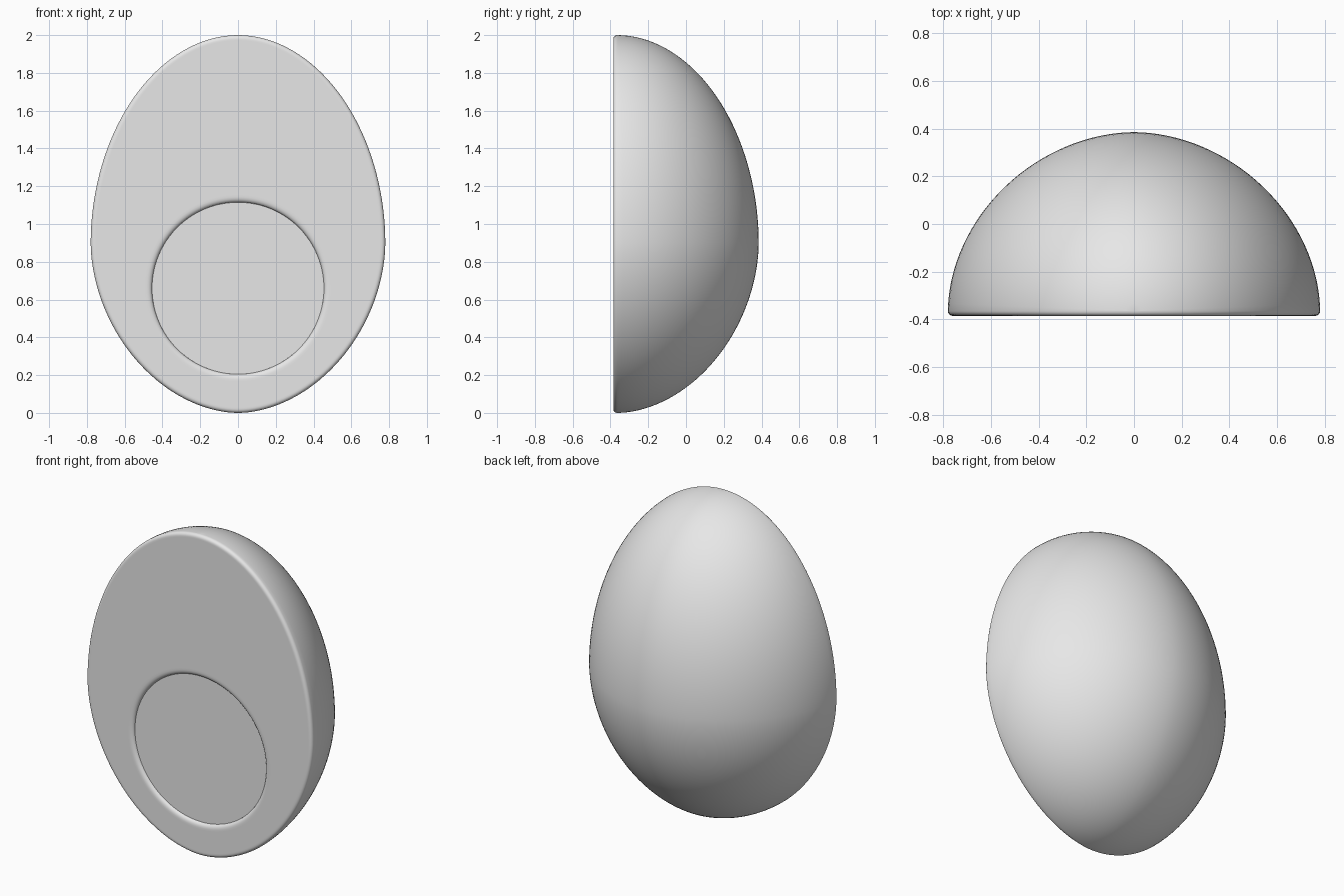
import bpy, bmesh, math

if "Cube" in bpy.data.objects:
    bpy.data.objects.remove(bpy.data.objects["Cube"])

FRONT, RIM = -0.385, 0.02          # cut face and its rounded rim
WIDE_Z, RADIUS, DEPTH = 0.9, 0.78, 0.75
YOLK_Z, YOLK_R = 0.66, 0.455
ROWS, COLS = 72, 64

grey = bpy.data.materials.new("plain grey")
grey.use_nodes = True
grey.diffuse_color = (0.8, 0.8, 0.8, 1)
grey.node_tree.nodes["Principled BSDF"].inputs["Base Color"].default_value = (0.8, 0.8, 0.8, 1)


def finish(bm, name):
    bmesh.ops.recalc_face_normals(bm, faces=bm.faces[:])
    mesh = bpy.data.meshes.new(name)
    bm.to_mesh(mesh)
    bm.free()
    mesh.materials.append(grey)
    obj = bpy.data.objects.new(name, mesh)
    bpy.context.collection.objects.link(obj)
    bpy.ops.object.select_all(action='DESELECT')
    obj.select_set(True)
    bpy.context.view_layer.objects.active = obj
    bpy.ops.object.shade_smooth_by_angle(angle=math.radians(40))
    return obj


def power(value, exponent):
    return math.copysign(abs(value) ** exponent, value)


def egg_row(i):
    """Radius and height of one row, from the top down."""
    a = math.pi * (0.5 - i / ROWS)
    n, tall = (1.97, 2 - WIDE_Z) if a > 0 else (1.87, WIDE_Z)
    return RADIUS * abs(math.cos(a)) ** (2 / n), WIDE_Z + tall * power(math.sin(a), 2 / n)


# Rounded back of the egg: half turn of the egg profile
bm = bmesh.new()
grid = []
for i in range(ROWS + 1):
    r, z = egg_row(i)
    if i in (0, ROWS):
        grid.append([bm.verts.new((0, FRONT + RIM, z))] * (COLS + 1))
        continue
    row = []
    for j in range(COLS + 1):
        a = math.pi * j / COLS
        x = r * power(math.cos(a), 2 / 1.9)
        y = FRONT + RIM + DEPTH * r / RADIUS * abs(math.sin(a)) ** (2 / 1.9)
        row.append(bm.verts.new((x, y, z)))
    grid.append(row)
for upper, lower in zip(grid, grid[1:]):
    for j in range(COLS):
        corners = list(dict.fromkeys((upper[j], upper[j + 1], lower[j + 1], lower[j])))
        bm.faces.new(corners)

# Cut face: rings running from the rim to the yolk hollow
outline = [row[0] for row in grid] + [row[-1] for row in grid[-2:0:-1]]
count = len(outline)
flat = [(v.co.x, v.co.z) for v in outline]


def rim_ring(inset, y):
    ring = []
    for k, (x, z) in enumerate(flat):
        px, pz = flat[k - 1]
        qx, qz = flat[(k + 1) % count]
        dx, dz = qx - px, qz - pz
        length = math.hypot(dx, dz)
        ring.append(bm.verts.new((x + inset * dz / length, y, z - inset * dx / length)))
    return ring


def yolk_ring(radius, y):
    ring = []
    for x, z in flat:
        a = math.atan2(z - YOLK_Z, x)
        ring.append(bm.verts.new((radius * math.cos(a), y, YOLK_Z + radius * math.sin(a))))
    return ring


rings = [outline]
for s in range(1, 5):
    a = math.pi / 2 * s / 4
    rings.append(rim_ring(RIM * (1 - math.cos(a)), FRONT + RIM * (1 - math.sin(a))))
rings.append(rim_ring(RIM * 1.4, FRONT))
rings.append(yolk_ring(YOLK_R + 0.04, FRONT))
for s in range(5):
    a = math.pi / 2 * s / 4
    rings.append(yolk_ring(YOLK_R + 0.028 * (1 - math.sin(a)), FRONT + 0.02 * (1 - math.cos(a))))
for outer, inner in zip(rings, rings[1:]):
    for k in range(count):
        m = (k + 1) % count
        bm.faces.new((outer[k], outer[m], inner[m], inner[k]))
finish(bm, "egg_white")

# Flat yolk disc set in the hollow
bm = bmesh.new()
edge = [bm.verts.new((YOLK_R * math.cos(2 * math.pi * k / 96), FRONT + 0.018,
                      YOLK_Z + YOLK_R * math.sin(2 * math.pi * k / 96))) for k in range(96)]
face = bm.faces.new(edge)
back = bmesh.ops.extrude_face_region(bm, geom=[face])
bmesh.ops.translate(bm, vec=(0, 0.03, 0),
                    verts=[g for g in back["geom"] if isinstance(g, bmesh.types.BMVert)])
finish(bm, "yolk")
